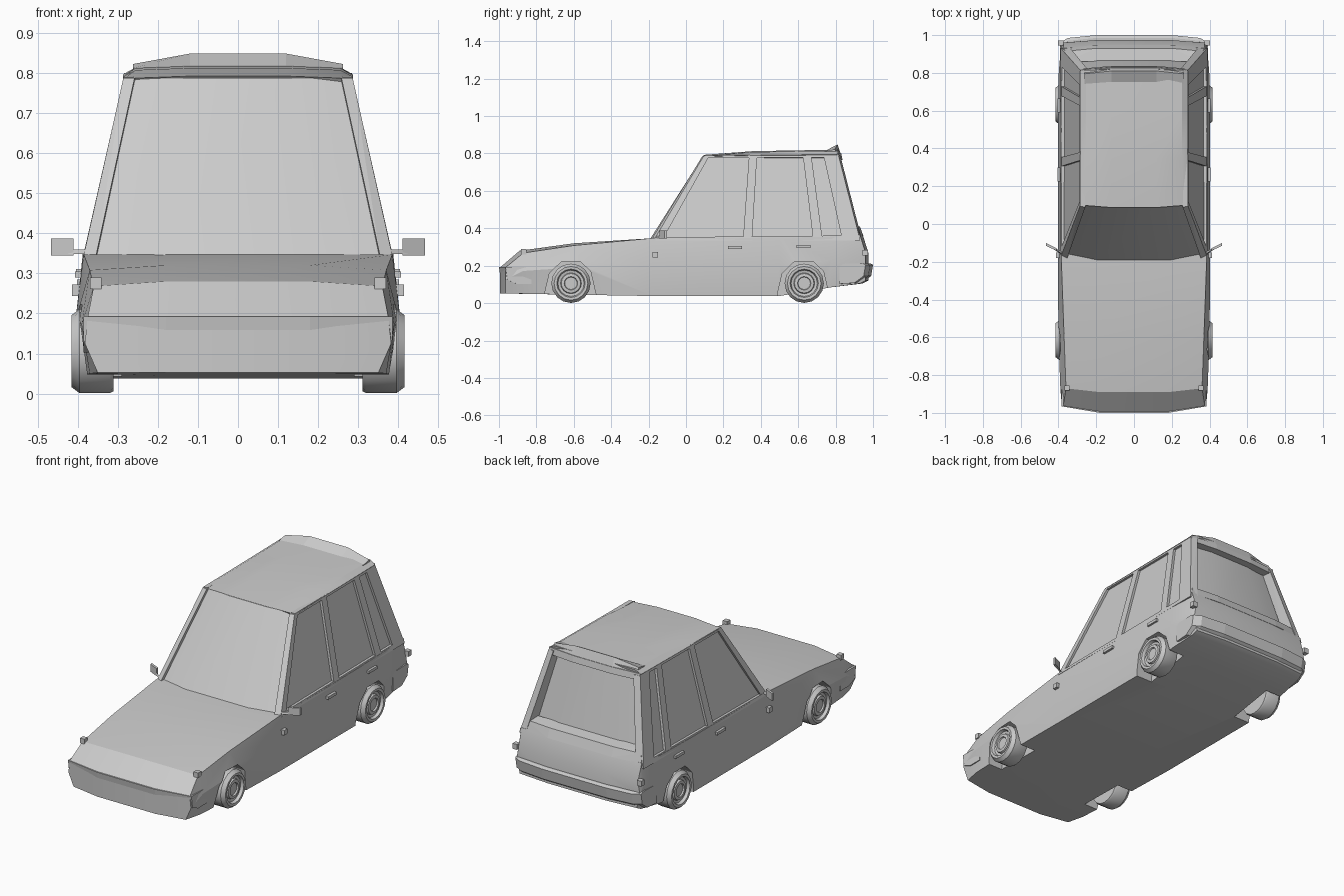
import bpy, bmesh, math
from mathutils import Vector

old = bpy.data.objects.get("Cube")
if old:
    bpy.data.objects.remove(old, do_unlink=True)

grey = bpy.data.materials.new("plain_grey")
grey.use_nodes = True
grey.diffuse_color = (0.6, 0.6, 0.6, 1)
grey.node_tree.nodes["Principled BSDF"].inputs["Base Color"].default_value = (0.6, 0.6, 0.6, 1)


def finish(name, bm):
    bmesh.ops.recalc_face_normals(bm, faces=bm.faces)
    mesh = bpy.data.meshes.new(name)
    bm.to_mesh(mesh)
    bm.free()
    mesh.materials.append(grey)
    ob = bpy.data.objects.new(name, mesh)
    bpy.context.collection.objects.link(ob)
    return ob


def smooth(ob, angle=25):
    bpy.ops.object.select_all(action="DESELECT")
    ob.select_set(True)
    bpy.context.view_layer.objects.active = ob
    bpy.ops.object.shade_smooth_by_angle(angle=math.radians(angle))


def hull(name, pts):
    bm = bmesh.new()
    for p in pts:
        bm.verts.new(p)
    out = bmesh.ops.convex_hull(bm, input=bm.verts)
    loose = [g for g in out["geom_interior"] if isinstance(g, bmesh.types.BMVert)]
    bmesh.ops.delete(bm, geom=loose, context="VERTS")
    bmesh.ops.dissolve_limit(bm, angle_limit=0.02, verts=bm.verts, edges=bm.edges)
    return finish(name, bm)


def pair(name, pts):
    for side, s in (("left", 1), ("right", -1)):
        hull(side + "_" + name, [(s * x, y, z) for x, y, z in pts])


def loft(name, rings, caps=None):
    bm = bmesh.new()
    rows = [[bm.verts.new(p) for p in ring] for ring in rings]
    n = len(rows[0])
    for a, b in zip(rows, rows[1:]):
        for i in range(n):
            j = (i + 1) % n
            bm.faces.new((a[i], a[j], b[j], b[i]))
    for row in (rows[0], rows[-1]):
        for cap in caps or [range(n)]:
            bm.faces.new([row[i] for i in cap])
    return finish(name, bm)


def box(x, y, z, dx, dy, dz):
    return [(x + i * dx / 2, y + j * dy / 2, z + k * dz / 2)
            for i in (-1, 1) for j in (-1, 1) for k in (-1, 1)]


# Lower body: y, bow, top, bottom, half widths at top, middle and bottom
stations = [
    (-.965, -.03, .19, .052, .375, .382, .35),
    (-.87, -.02, .28, .05, .36, .39, .37),
    (-.6, 0, .32, .045, .37, .4, .385),
    (-.18, 0, .347, .038, .385, .403, .39),
    (.5, 0, .35, .038, .387, .403, .39),
    (.78, 0, .355, .085, .385, .4, .385),
    (.93, .015, .365, .105, .375, .388, .37),
    (.96, .015, .27, .12, .372, .385, .365),
]


def section(y, bow, top, low, wt, wm, wl):
    drop = .012 if -.9 < y < -.3 else 0
    mid = low + .53 * (top - low)
    half = [(.18, y + bow, top), (wt, y, top - drop), (wm, y, mid), (wl, y, low), (.18, y + bow, low)]
    return half + [(-x, b, z) for x, b, z in reversed(half)]


body = loft("lower_body", [section(*s) for s in stations],
            [(0, 4, 5, 9), (0, 1, 2, 3, 4), (5, 6, 7, 8, 9)])

# Wheel arches cut out of the body
front_arch = [(-.757, -.1), (-.755, .055), (-.73, .16), (-.665, .222),
              (-.565, .222), (-.51, .17), (-.48, .04), (-.478, -.1)]
rear_arch = [(y + 1.245, z) for y, z in front_arch]
for arch in (front_arch, rear_arch):
    for s in (1, -1):
        cutter = loft("arch_cutter", [[(s * x, y, z) for y, z in arch] for x in (.29, .5)])
        cutter.hide_render = True
        mod = body.modifiers.new("arch", "BOOLEAN")
        mod.operation, mod.solver, mod.object = "DIFFERENCE", "EXACT", cutter
        bpy.context.view_layer.objects.active = body
        bpy.ops.object.modifier_apply(modifier="arch")
        bpy.data.objects.remove(cutter, do_unlink=True)
smooth(body, 20)


# Bumpers: a side profile carried across the width, corners swept back
def swept(name, profile, columns):
    return loft(name, [[(x, y + dy, z) for y, z in profile] for x, dy in columns])


swept("front_bumper", [(-1, .192), (-.99, .125), (-.94, .103), (-.86, .103), (-.86, .192)],
      [(-.385, .035), (-.18, 0), (.18, 0), (.385, .035)])
swept("rear_bumper", [(1, .205), (.99, .145), (.94, .108), (.86, .103), (.86, .21), (.985, .212)],
      [(-.392, -.04), (-.35, -.015), (-.2, 0), (.2, 0), (.35, -.015), (.392, -.04)])


# Glass cabin, slightly inside the frame
def ring(z, front, rear, inner, outer, bow):
    half = [(inner, front, z), (outer, front + bow, z), (outer, rear - .025, z), (inner, rear, z)]
    return half + [(-x, y, z) for x, y, _ in reversed(half)]


glass = loft("cabin_glass", [ring(.33, -.2, .885, .2, .375, .035), ring(.787, .09, .79, .12, .272, .02)])
smooth(glass)


# Side frame strips lying in the sloping side plane
def strip(name, quad):
    pts = []
    for y, z in quad:
        x = .386 - (z - .345) * .227
        pts += [(x, y, z), (x - .025, y, z)]
    pair(name, pts)


strip("middle_pillar", [(.305, .34), (.353, .34), (.38, .79), (.337, .79)])
strip("rear_door_pillar", [(.68, .34), (.73, .34), (.67, .79), (.625, .79)])
strip("tail_pillar", [(.835, .34), (.93, .34), (.815, .79), (.735, .79)])
strip("roof_rail", [(.1, .775), (.815, .78), (.815, .795), (.1, .79)])
strip("window_sill", [(-.165, .335), (.93, .335), (.93, .362), (-.15, .352)])
pair("windscreen_pillar", [
    (.386, -.17, .34), (.355, -.185, .34), (.386, -.125, .34), (.35, -.13, .34),
    (.286, .095, .787), (.258, .088, .787), (.286, .125, .787), (.255, .125, .787)])

# Frame around the rear window
pair("rear_window_post", [
    (.385, .93, .34), (.345, .94, .34), (.335, .87, .34), (.38, .87, .34),
    (.285, .815, .79), (.25, .825, .79), (.245, .77, .79), (.28, .77, .79)])
hull("rear_window_ledge", [(s * x, y, z) for s in (1, -1) for x, y, z in (
    (.375, .93, .36), (.2, .948, .36), (.36, .915, .41), (.2, .93, .41),
    (.36, .86, .42), (.36, .86, .34))])
hull("rear_window_header", [(s * x, y, z) for s in (1, -1) for x, y, z in (
    (.285, .815, .8), (.12, .83, .8), (.28, .822, .765), (.12, .837, .765),
    (.27, .78, .765), (.27, .78, .8))])


# Crowned roof panel
def roof_row(y, bow, top, edge):
    half = [(.12, y + bow, top), (.255, y + bow * .4, top - .005), (.287, y, edge), (.27, y, .772)]
    return half + [(-x, b, z) for x, b, z in reversed(half)]


roof = loft("roof", [roof_row(.105, -.018, .792, .784), roof_row(.35, 0, .812, .79),
                     roof_row(.6, 0, .817, .793), roof_row(.81, .01, .819, .796)])
smooth(roof)

# Tail spoiler
loft("spoiler", [[(x, .74, .812), (x, y, z), (x, y + .018, .797), (x, .75, .797)]
                 for x, y, z in ((-.262, .795, .822), (-.12, .81, .848), (.12, .81, .848), (.262, .795, .822))])

# Wheels: turned profile of x offset and radius
profile = [(.31, .02), (.31, .1), (.32, .105), (.395, .105), (.415, .09), (.414, .076),
           (.398, .07), (.395, .056), (.406, .052), (.408, .036), (.4, .033), (.4, .01)]
for end, cy in (("front", -.615), ("rear", .632)):
    for side, s in (("left", 1), ("right", -1)):
        turns = [2 * math.pi * i / 16 for i in range(16)]
        wheel = loft(end + "_" + side + "_wheel",
                     [[(s * x, cy + r * math.cos(t), .106 + r * math.sin(t)) for t in turns]
                      for x, r in profile])
        smooth(wheel, 30)

# Marker lamps, handles and tail lamps
pair("front_marker", box(.355, -.868, .275, .028, .028, .028))
pair("side_marker", box(.402, -.165, .258, .024, .028, .028))
pair("rear_marker", box(.388, .958, .27, .028, .028, .03))
pair("front_handle", box(.398, .262, .297, .016, .075, .016))
pair("rear_handle", box(.396, .628, .303, .016, .075, .016))
# Door mirrors on short arms
pair("mirror_arm", [(.375, -.165, .348), (.375, -.15, .348), (.375, -.16, .36),
                    (.425, -.135, .348), (.425, -.125, .348), (.425, -.13, .36)])
pair("mirror", [(x, y + d, z) for x, y in ((.41, -.142), (.466, -.115))
                for d in (0, .014) for z in (.345, .387)])
